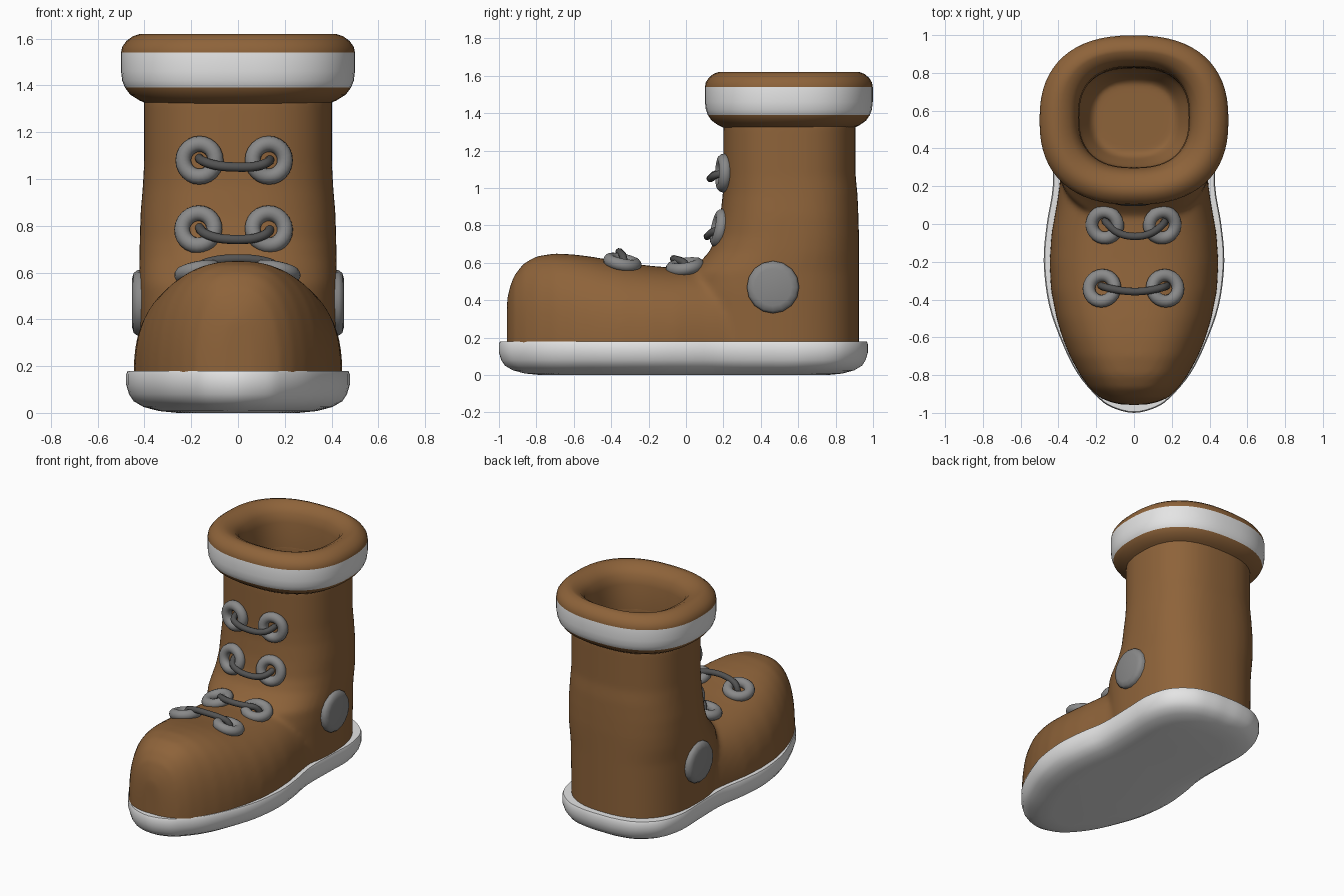
import bpy, bmesh, math
from mathutils import Vector

if "Cube" in bpy.data.objects:
    bpy.data.objects.remove(bpy.data.objects["Cube"])


def material(name, col):
    m = bpy.data.materials.new(name)
    m.diffuse_color = (*col, 1)
    m.use_nodes = True
    m.node_tree.nodes["Principled BSDF"].inputs["Base Color"].default_value = m.diffuse_color
    return m


BROWN = material("brown leather", (0.27, 0.125, 0.042))
WHITE = material("off white trim", (0.78, 0.78, 0.78))
GREY = material("grey metal", (0.25, 0.25, 0.25))
DARK = material("dark lace", (0.085, 0.085, 0.085))


def spow(v, e):
    return math.copysign(abs(v) ** e, v)


def oval(z, front, back, w, n=2.5, count=64):
    """Horizontal superellipse ring."""
    cy, ry = (front + back) / 2, (back - front) / 2
    ring = []
    for i in range(count):
        a = 2 * math.pi * i / count
        ring.append((w * spow(math.cos(a), 2 / n), cy + ry * spow(math.sin(a), 2 / n), z))
    return ring


def arch(y, w, h, n=2.6, count=64):
    """Upright foot section: domed top, shallow base."""
    ring = []
    for i in range(count):
        a = 2 * math.pi * i / count
        s = spow(math.sin(a), 2 / n)
        ring.append((w * spow(math.cos(a), 2 / n), y, 0.15 + s * (h - 0.15 if s > 0 else 0.06)))
    return ring


def loft(bm, rings, caps=True):
    vs = [[bm.verts.new(p) for p in r] for r in rings]
    n = len(vs[0])
    for a, b in zip(vs, vs[1:]):
        for i in range(n):
            j = (i + 1) % n
            bm.faces.new((a[i], a[j], b[j], b[i]))
    if caps:
        bm.faces.new(vs[0][::-1])
        bm.faces.new(vs[-1])


def make(name, bm, mats, angle=40):
    bmesh.ops.recalc_face_normals(bm, faces=bm.faces)
    me = bpy.data.meshes.new(name)
    bm.to_mesh(me)
    bm.free()
    for m in mats:
        me.materials.append(m)
    me.shade_smooth()
    me.set_sharp_from_angle(angle=math.radians(angle))
    ob = bpy.data.objects.new(name, me)
    bpy.context.collection.objects.link(ob)
    return ob


def smooth_closed(pts, steps=4):
    """Catmull-Rom resampling of a closed outline."""
    out, n = [], len(pts)
    P = [Vector(p) for p in pts]
    for i in range(n):
        a, b, c, d = (P[(i + k - 1) % n] for k in range(4))
        for s in range(steps):
            t = s / steps
            out.append(0.5 * (2 * b + (c - a) * t + (2 * a - 5 * b + 4 * c - d) * t * t
                              + (3 * b - a - 3 * c + d) * t ** 3))
    return out


# Boot body: foot loft and hollow shaft loft, fused by remeshing
bm = bmesh.new()
loft(bm, [arch(*s) for s in [
    (-.957, .06, .40), (-.945, .12, .46), (-.92, .18, .53), (-.87, .235, .595),
    (-.8, .285, .635), (-.7, .34, .65), (-.6, .38, .645), (-.5, .41, .632),
    (-.35, .44, .605), (-.2, .447, .585), (-.05, .437, .572), (.1, .41, .572),
    (.2, .395, .585), (.27, .39, .6)]])
loft(bm, [oval(*s) for s in [
    (.1, 0, .925, .415), (.45, 0, .925, .422), (.55, .02, .925, .422), (.6, .07, .925, .422),
    (.66, .125, .925, .422), (.74, .163, .925, .42), (.85, .183, .922, .417),
    (.97, .197, .917, .407), (1.06, .2, .907, .402), (1.36, .2, .907, .402),
    (1.36, .297, .833, .295), (1.0, .3, .825, .295), (.4, .3, .825, .3), (.25, .36, .76, .22)]])
body = make("boot_body", bm, [BROWN])
rm = body.modifiers.new("fuse", 'REMESH')
rm.mode = 'VOXEL'
rm.voxel_size = 0.018
rm.use_smooth_shade = True
sm = body.modifiers.new("soften", 'SMOOTH')
sm.factor = 0.5
sm.iterations = 8

# Padded cuff with white band
bm = bmesh.new()
loft(bm, [oval(z, .55 - w * .897, .55 + w * .897, w, 2.4) for z, w in [
    (1.32, .385), (1.335, .42), (1.36, .46), (1.39, .483), (1.42, .495), (1.46, .5),
    (1.54, .5), (1.565, .495), (1.59, .477), (1.61, .45), (1.62, .42)]]
    + [oval(z, f, b, w, 2.5) for z, f, b, w in [
        (1.617, .205, .91, .385), (1.595, .25, .875, .34), (1.56, .28, .85, .31),
        (1.5, .297, .835, .295), (1.33, .3, .83, .29)]], caps=False)
outer = [f for f in bm.faces if 1.39 < f.calc_center_median().z < 1.54
         and max(v.co.x ** 2 / .25 + (v.co.y - .55) ** 2 / .2 for v in f.verts) > .75]
for f in outer:
    f.material_index = 1
make("cuff", bm, [BROWN, WHITE], 60)

# Sole with rounded underside
half = [(0, -1), (.12, -.97), (.2, -.91), (.3, -.79), (.38, -.63), (.45, -.43), (.478, -.2),
        (.462, 0), (.43, .2), (.432, .45), (.435, .65), (.385, .82), (.26, .93), (.12, .967), (0, .972)]
outline = smooth_closed(half + [(-x, y) for x, y in half[-2:0:-1]])
bm = bmesh.new()
loft(bm, [[(p.x * (1 - i / .48), p.y * (1 - i), z) for p in outline] for z, i in [
    (.18, .006), (.165, 0), (.12, 0), (.08, .012), (.05, .032), (.025, .075), (.008, .14), (0, .22)]])
make("sole", bm, [WHITE], 50)

# Ankle discs
for side in (-1, 1):
    bm = bmesh.new()
    loft(bm, [[(side * x, .465 + r * math.cos(k * math.pi / 8), .47 + r * math.sin(k * math.pi / 8))
               for k in range(16)] for x, r in [(.37, .14), (.43, .14), (.446, .128), (.454, .1)]])
    make("ankle_disc", bm, [GREY], 50)


# Eyelets: rows of (left centre, right centre, normal)
def eyelet(c, normal):
    bm = bmesh.new()
    rot = Vector(normal).to_track_quat('Z', 'Y')
    rings = []
    for i in range(25):
        a = 2 * math.pi * i / 24
        ring = []
        for k in range(12):
            b = 2 * math.pi * k / 12
            r = .07 + .034 * math.cos(b)
            ring.append(Vector(c) + rot @ Vector((r * math.cos(a), r * math.sin(a), .034 * math.sin(b))))
        rings.append(ring)
    loft(bm, rings, caps=False)
    bmesh.ops.remove_doubles(bm, verts=bm.verts, dist=1e-4)
    make("eyelet", bm, [GREY], 80)


for lx, rx, y, z, n in [(-.165, .132, .2, 1.08, (.15, -1, .03)),
                        (-.17, .132, .178, .785, (.15, -1, .2)),
                        (-.155, .15, -.005, .58, (.2, -.15, 1)),
                        (-.17, .165, -.34, .602, (.2, .2, 1))]:
    eyelet((lx, y, z), (-n[0], n[1], n[2]))
    eyelet((rx, y, z), n)

# Laces
for pts in [
    [(-.165, .24, 1.09), (-.165, .16, 1.08), (-.09, .135, 1.055), (0, .128, 1.05), (.08, .135, 1.052),
     (.14, .16, 1.075), (.135, .24, 1.085)],
    [(-.165, .22, .8), (-.165, .15, .775), (-.09, .12, .745), (0, .112, .74), (.08, .12, .745),
     (.14, .15, .775), (.135, .22, .79)],
    [(-.155, .02, .53), (-.15, .01, .6), (-.09, -.05, .618), (0, -.07, .622), (.09, -.055, .618),
     (.165, .005, .6), (.165, .02, .53)],
    [(-.175, -.325, .55), (-.175, -.33, .63), (-.09, -.35, .655), (0, -.36, .66), (.09, -.352, .655),
     (.175, -.33, .63), (.175, -.325, .55)],
]:
    cu = bpy.data.curves.new("lace", 'CURVE')
    cu.dimensions = '3D'
    cu.bevel_depth = .02
    cu.bevel_resolution = 3
    cu.use_fill_caps = True
    sp = cu.splines.new('NURBS')
    sp.points.add(len(pts) - 1)
    for p, co in zip(sp.points, pts):
        p.co = (*co, 1)
    sp.use_endpoint_u = True
    sp.order_u = 3
    sp.resolution_u = 6
    cu.materials.append(DARK)
    bpy.context.collection.objects.link(bpy.data.objects.new("lace", cu))
